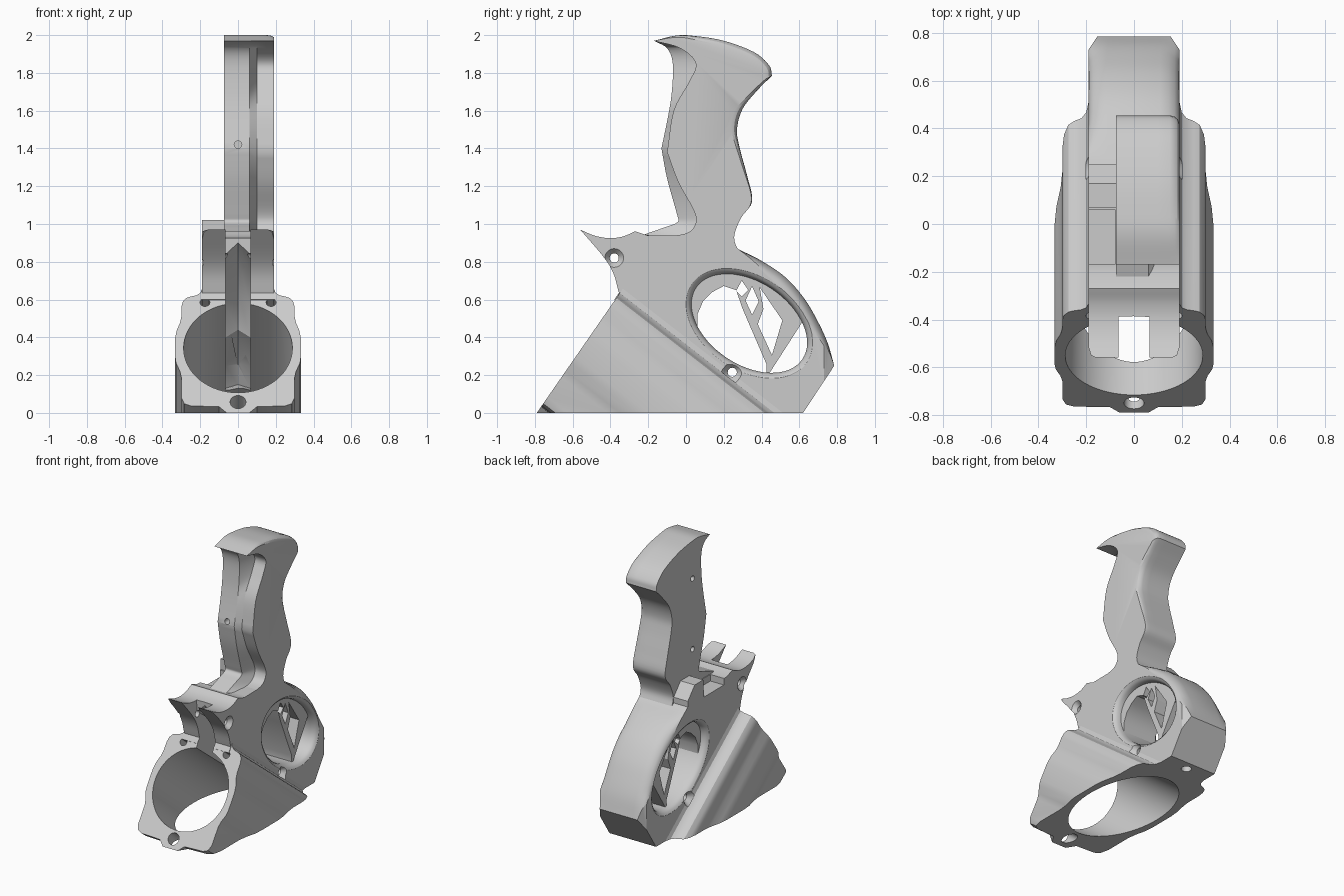
import bpy, bmesh, math
from mathutils import Vector

cube = bpy.data.objects.get("Cube")
if cube:
    bpy.data.objects.remove(cube)

grey = bpy.data.materials.new("satin grey")
grey.use_nodes = True
grey.diffuse_color = (0.6, 0.6, 0.6, 1)
grey.node_tree.nodes["Principled BSDF"].inputs["Base Color"].default_value = (0.6, 0.6, 0.6, 1)


def loft(name, rings):
    """Closed solid through matching rings of points."""
    bm = bmesh.new()
    loops = [[bm.verts.new(p) for p in ring] for ring in rings]
    n = len(loops[0])
    for a, b in zip(loops, loops[1:]):
        for i in range(n):
            j = (i + 1) % n
            bm.faces.new((a[i], a[j], b[j], b[i]))
    bm.faces.new(loops[0])
    bm.faces.new(loops[-1])
    bmesh.ops.recalc_face_normals(bm, faces=bm.faces)
    mesh = bpy.data.meshes.new(name)
    bm.to_mesh(mesh)
    bm.free()
    mesh.materials.append(grey)
    obj = bpy.data.objects.new(name, mesh)
    bpy.context.collection.objects.link(obj)
    return obj


def across(name, stations):
    """Solid across the model from (x, side outline) stations."""
    return loft(name, [[(x, y, z) for y, z in outline] for x, outline in stations])


def slab(name, outline, x0, x1):
    return across(name, [(x0, outline), (x1, outline)])


def box(name, lo, hi):
    return slab(name, [(lo[1], lo[2]), (hi[1], lo[2]), (hi[1], hi[2]), (lo[1], hi[2])], lo[0], hi[0])


def curve(points, steps=5):
    """Smooth run through the given points."""
    pts = [Vector(p) for p in points]
    pts = [pts[0] * 2 - pts[1]] + pts + [pts[-1] * 2 - pts[-2]]
    out = []
    for a, b, c, d in zip(pts, pts[1:], pts[2:], pts[3:]):
        for k in range(steps):
            t = k / steps
            out.append(tuple(0.5 * (2 * b + (c - a) * t + (2 * a - 5 * b + 4 * c - d) * t * t
                                    + (3 * b - a - 3 * c + d) * t ** 3)))
    return out + [tuple(points[-1])]


def draw_in(points, centre, amount, floor=0.0):
    """Pull a run of points above a height towards a centre, fading out at both ends."""
    n = len(points) - 1
    out = []
    for i, p in enumerate(points):
        fade = min(1, 4 * i / n, 4 * (n - i) / n, max(0, (p[1] - floor) * 5))
        step = (Vector(centre) - Vector(p)).normalized() * amount * fade
        out.append((p[0] + step.x, p[1] + step.y))
    return out


def ellipse(cy, cz, a, b, tilt=0.0, n=64):
    c, s = math.cos(tilt), math.sin(tilt)
    angles = [math.tau * i / n for i in range(n)]
    return [(cy + a * math.cos(t) * c - b * math.sin(t) * s,
             cz + a * math.cos(t) * s + b * math.sin(t) * c) for t in angles]


def cut(obj, cutters):
    bpy.context.view_layer.objects.active = obj
    for c in cutters:
        mod = obj.modifiers.new("cut", "BOOLEAN")
        mod.operation, mod.solver, mod.object = "DIFFERENCE", "EXACT", c
        bpy.ops.object.modifier_apply(modifier=mod.name)


# Sleeve frame: u across, v up the sloping front face, t back along the bore
UP = Vector((0, 0.44, 0.635)).normalized()
BACK = Vector((0, math.cos(0.66), -math.sin(0.66)))
FOOT = Vector((0, -0.79, 0))


def sleeve_ring(points, t):
    return [FOOT + Vector((u, 0, 0)) + UP * v + BACK * t for u, v in points]


def along_bore(name, u, v, r, t0, t1, n=24):
    ring = ellipse(u, v, r, r, 0, n)
    return loft(name, [sleeve_ring(ring, t) for t in (t0, t1)])


# Sleeve
half = [(0.06, 0), (0.1, 0.04), (0.25, 0.045), (0.285, 0.06), (0.30, 0.1), (0.30, 0.23),
        (0.308, 0.27), (0.328, 0.32), (0.333, 0.36), (0.333, 0.48), (0.325, 0.53), (0.307, 0.58),
        (0.30, 0.62), (0.30, 0.68), (0.293, 0.715), (0.275, 0.74), (0.25, 0.75), (0.22, 0.757),
        (0.2, 0.772), (0.19, 0.8)]
section = half + [(-u, v) for u, v in reversed(half)]
sleeve = loft("sleeve", [sleeve_ring(section, t) for t in (0, 1.5)])

# Main frame, with the guard's outer edges rounded
saddle = curve([(-0.56, 0.97), (-0.48, 0.937), (-0.4, 0.925), (-0.33, 0.935), (-0.27, 0.962)])
shelf = curve([(-0.2, 0.938), (-0.05, 0.94), (0.1, 0.94), (0.2, 0.92), (0.28, 0.865)])
guard = curve([(0.28, 0.865), (0.4, 0.805), (0.53, 0.715), (0.63, 0.6), (0.7, 0.48), (0.75, 0.37), (0.785, 0.25)])
nose = curve([(-0.355, 0.635), (-0.385, 0.74), (-0.44, 0.83), (-0.56, 0.97)])
stations = []
for x, amount in ((0.11, 0), (0.145, 0.008), (0.17, 0.022), (0.183, 0.036), (0.19, 0.054)):
    side = saddle + shelf + draw_in(guard, (0.335, 0.474), amount)[1:] + [(0.62, 0), (0.39, 0), (-0.38, 0.6)] + nose[:-1]
    stations = [(-x, side)] + stations + [(x, side)]
frame = across("frame", stations)

# Grip: raised front strip, sloping into a set-back channel on the left half
outer = curve([(0.28, 0.85), (0.255, 0.93), (0.29, 1.03), (0.35, 1.12), (0.325, 1.25), (0.285, 1.4),
               (0.27, 1.5), (0.3, 1.61), (0.38, 1.71), (0.455, 1.785)])
outer += curve([(0.455, 1.785), (0.44, 1.84), (0.36, 1.91), (0.2, 1.97), (0.05, 1.995), (-0.05, 1.998), (-0.17, 1.97)])[1:]
strip = curve([(-0.17, 1.97), (-0.1, 1.93), (-0.07, 1.85), (-0.075, 1.7), (-0.095, 1.57), (-0.13, 1.4)])
strip += curve([(-0.13, 1.4), (-0.1, 1.24), (-0.05, 1.06), (-0.045, 1.01), (-0.12, 0.98), (-0.22, 0.945)])[1:]
channel = curve([(-0.17, 1.97), (-0.03, 1.93), (0.052, 1.85), (0.015, 1.75), (-0.065, 1.6), (-0.1, 1.38)])
channel += curve([(-0.1, 1.38), (-0.04, 1.22), (0.042, 1.07), (0.05, 1.0), (0, 0.95), (-0.15, 0.93)])[1:]
grip = across("grip", [(x, draw_in(outer, (0.1, 1.6), amount, 1.08) + front[1:] + [(-0.08, 0.86)])
                       for x, front, amount in ((-0.075, strip, 0), (0.06, strip, 0), (0.1, channel, 0),
                                                (0.15, channel, 0), (0.17, channel, 0.006),
                                                (0.183, channel, 0.018), (0.19, channel, 0.038))])

# Catch block beside the grip
catch = slab("catch_block", [(0.07, 0.85), (0.25, 0.85), (0.25, 0.93), (0.17, 1.02), (0.07, 1.02)], -0.19, -0.07)

# Cutters
TILT = math.radians(-34)
rim = ((0.14, -0.006), (0.165, 0), (0.18, 0.009), (0.19, 0.024), (0.21, 0.03))
oval = [(s * x, ellipse(0.335, 0.474, 0.345 + g, 0.224 + g, TILT))
        for s, run in ((-1, reversed(rim)), (1, rim)) for x, g in run]
window = across("window_cutter", oval)
screws = [across("screw_cutter", [(x, ellipse(y, z, r, r, 0, 32)) for x, r in
                                  ((-0.2, 0.058), (-0.16, 0.024), (0.16, 0.024), (0.2, 0.058))])
          for y, z in ((-0.38, 0.82), (0.245, 0.215))]
bore = along_bore("bore_cutter", 0, 0.418, 0.288, -0.4, 1.8, 64)
pins = [along_bore("pin_cutter", u, v, r, -0.2, t)
        for u, v, r, t in ((0, 0.07, 0.042, 0.6), (0.175, 0.712, 0.026, 0.25), (-0.175, 0.712, 0.026, 0.25))]
ground = box("base_cutter", (-1, -2, -3), (1, 3, 0))
# Slot with a ridged roof, running back above the bore
slot_side = [(-0.75, 1.2), (-0.4, 1.2), (-0.385, 0.84), (-0.25, 0.74), (-0.09, 0.56), (-0.04, 0.4),
             (0.17, 0.25), (0.24, 0.13), (0.1, 0.1), (-0.75, 0.55)]
slot_mid = [(-0.75, 1.2), (-0.4, 1.2), (-0.385, 0.9), (-0.22, 0.82), (-0.06, 0.64), (-0.01, 0.44),
            (0.18, 0.26), (0.25, 0.15), (0.1, 0.1), (-0.75, 0.55)]
slot = across("slot_cutter", [(-0.065, slot_side), (0, slot_mid), (0.065, slot_side)])
pocket = box("pocket_cutter", (-0.3, -0.17, 0.89), (-0.08, 0.06, 1.2))
corners = [loft("corner_cutter", [[(s * 0.15, 0.79, z), (s * 0.23, 0.67, z), (s * 0.4, 0.9, z), (s * 0.15, 0.9, z)]
                                  for z in (-0.1, 0.6)]) for s in (1, -1)]
# Rounded front corners of the horn
corners += [loft("corner_cutter", [[(s * 0.15, -0.565, z), (s * 0.18, -0.55, z), (s * 0.192, -0.51, z), (s * 0.3, -0.51, z),
                                    (s * 0.3, -0.7, z), (s * 0.15, -0.7, z)] for z in (0.75, 1.1)]) for s in (1, -1)]
tail_hole = loft("tail_cutter", [[(x, y, z) for x, y in ellipse(0, 0.55, 0.035, 0.035, 0, 24)] for z in (-0.1, 0.12)])
grip_holes = [loft("grip_hole_cutter", [[(x, y, z) for x, z in ellipse(0, 1.42, 0.02, 0.02, 0, 20)]
                                        for y in (-0.3, 0.0)])]
grip_holes += [across("grip_hole_cutter", [(x, ellipse(y, z, 0.02, 0.02, 0, 20)) for x in (-0.2, 0.0)])
               for y, z in ((0.03, 1.72), (0.03, 1.2))]

cut(sleeve, [ground, bore, window, slot] + screws + pins)
cut(frame, [bore, window, slot, pocket, tail_hole] + screws + corners)
cut(grip, grip_holes)

# Openwork web inside the oval window
web = slab("window_web", ellipse(0.335, 0.474, 0.352, 0.231, TILT), -0.14, 0.14)
openings = [
    [(0.06, 0.2), (0.06, 0.52), (0.09, 0.59), (0.14, 0.64), (0.2, 0.672), (0.265, 0.65), (0.3, 0.55),
     (0.425, 0.26), (0.425, 0.1)],
    [(0.435, 0.2), (0.615, 0.48), (0.75, 0.45), (0.65, 0.1), (0.435, 0.1)],
    [(0.39, 0.665), (0.51, 0.49), (0.455, 0.305), (0.38, 0.47), (0.41, 0.55)],
    [(0.265, 0.645), (0.295, 0.7), (0.33, 0.65), (0.295, 0.615)],
    [(0.315, 0.595), (0.35, 0.67), (0.385, 0.59), (0.35, 0.52)],
]
cut(web, [slab("web_cutter", o, -0.2, 0.2) for o in openings])

# Remove the helpers and shade the finished parts
for obj in [o for o in bpy.data.objects if "_cutter" in o.name]:
    bpy.data.objects.remove(obj)
bpy.ops.object.select_all(action="DESELECT")
for obj in (sleeve, frame, grip, catch, web):
    obj.select_set(True)
bpy.context.view_layer.objects.active = frame
bpy.ops.object.shade_smooth_by_angle(angle=math.radians(28))
